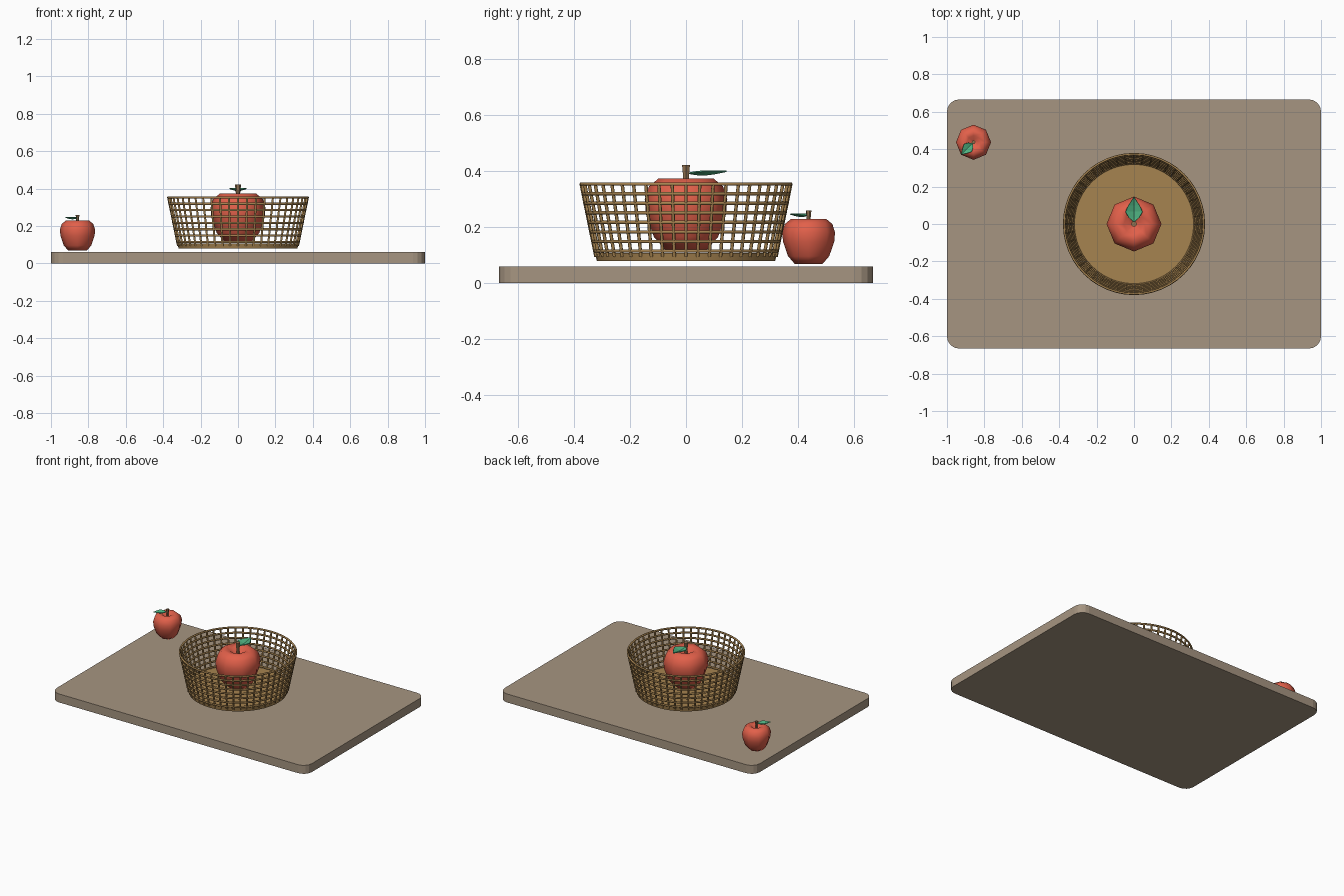
import bpy, bmesh, math
from mathutils import Matrix, Vector

if "Cube" in bpy.data.objects:
    bpy.data.objects.remove(bpy.data.objects["Cube"])


def material(name, r, g, b):
    lin = [(c / 255 / 12.92) if c / 255 < 0.04 else ((c / 255 + 0.055) / 1.055) ** 2.4 for c in (r, g, b)]
    m = bpy.data.materials.new(name)
    m.diffuse_color = (*lin, 1)
    m.use_nodes = True
    m.node_tree.nodes["Principled BSDF"].inputs["Base Color"].default_value = m.diffuse_color
    return m


BOARD = material("grey brown wood", 166, 149, 129)
WICKER = material("wicker tan", 166, 131, 80)
RED = material("apple red", 226, 96, 74)
STEM = material("stem brown", 146, 114, 80)
GREEN = material("leaf green", 78, 176, 128)


def finish(bm, name, mat, smooth=None):
    bmesh.ops.recalc_face_normals(bm, faces=bm.faces)
    me = bpy.data.meshes.new(name)
    bm.to_mesh(me)
    bm.free()
    me.materials.append(mat)
    ob = bpy.data.objects.new(name, me)
    bpy.context.collection.objects.link(ob)
    if smooth:
        bpy.ops.object.select_all(action='DESELECT')
        ob.select_set(True)
        bpy.context.view_layer.objects.active = ob
        bpy.ops.object.shade_smooth_by_angle(angle=math.radians(smooth))
    return ob


def lathe(bm, profile, sides, closed=False):
    """Spin (radius, z) points around z; open profiles get end caps."""
    rings = []
    for r, z in profile:
        rings.append([bm.verts.new((r * math.cos(2 * math.pi * i / sides),
                                    r * math.sin(2 * math.pi * i / sides), z)) for i in range(sides)])
    pairs = list(zip(rings, rings[1:] + rings[:1])) if closed else list(zip(rings, rings[1:]))
    for a, b in pairs:
        for i in range(sides):
            j = (i + 1) % sides
            bm.faces.new((a[i], a[j], b[j], b[i]))
    if not closed:
        bm.faces.new(rings[0][::-1])
        bm.faces.new(rings[-1])


# Board: rectangle with rounded corners
bm = bmesh.new()
bmesh.ops.create_cube(bm, size=1, matrix=Matrix.Translation((0, 0, 0.03)) @ Matrix.Diagonal((2, 1.332, 0.06, 1)))
upright = [e for e in bm.edges if abs(e.verts[0].co.z - e.verts[1].co.z) > 0.01]
bmesh.ops.bevel(bm, geom=upright, offset=0.065, segments=4, profile=0.5, affect='EDGES')
finish(bm, "board", BOARD)

# Basket floor
Z0, Z1, R0, R1 = 0.08, 0.355, 0.318, 0.374


def wall_radius(z):
    return R0 + (R1 - R0) * (z - Z0) / (Z1 - Z0)


bm = bmesh.new()
lathe(bm, [(R0, Z0), (wall_radius(0.108), 0.108)], 48)
finish(bm, "basket_floor", WICKER, 40)

# Basket hoops
bm = bmesh.new()
HOOPS = 8
for k in range(HOOPS):
    z = 0.115 + (0.353 - 0.115) * k / (HOOPS - 1)
    t = 0.0065
    lathe(bm, [(wall_radius(z) + t * math.cos(a * math.pi / 3), z + t * math.sin(a * math.pi / 3))
               for a in range(6)], 48, closed=True)
finish(bm, "basket_hoops", WICKER, 70)

# Basket stakes leaning outward
bm = bmesh.new()
STAKES = 48
for k in range(STAKES):
    a = 2 * math.pi * k / STAKES
    out = Vector((math.cos(a), math.sin(a), 0))
    lo = out * wall_radius(0.095) + Vector((0, 0, 0.095))
    hi = out * wall_radius(Z1) + Vector((0, 0, Z1))
    rot = Vector((0, 0, 1)).rotation_difference(hi - lo).to_matrix().to_4x4()
    bmesh.ops.create_cone(bm, cap_ends=True, segments=6, radius1=0.006, radius2=0.006,
                          depth=(hi - lo).length, matrix=Matrix.Translation((lo + hi) / 2) @ rot)
finish(bm, "basket_stakes", WICKER, 70)


def apple(name, x, y, z, size, turn):
    """Apple of unit radius scaled by size, with its leaf pointing along +y before turning."""
    place = Matrix.LocRotScale(Vector((x, y, z)), Matrix.Rotation(turn, 3, 'Z').to_quaternion(), Vector((size,) * 3))

    # Body with dimples at both ends
    bm = bmesh.new()
    lathe(bm, [(0.2, 0.12), (0.52, 0.0), (0.78, 0.3), (0.97, 0.85), (1.0, 1.2),
               (0.9, 1.52), (0.66, 1.72), (0.38, 1.68), (0.14, 1.45)], 8)
    finish(bm, name + "_body", RED, 80).matrix_world = place

    # Stem flaring to the top
    bm = bmesh.new()
    lathe(bm, [(0.07, 1.42), (0.075, 1.7), (0.11, 2.04)], 6)
    finish(bm, name + "_stem", STEM, 40).matrix_world = place

    # Thin leaf folded along its middle
    bm = bmesh.new()
    rows = [(0.08, 0.02, 1.85, 1.84), (0.24, 0.2, 1.88, 1.81), (0.45, 0.31, 1.9, 1.8),
            (0.68, 0.2, 1.9, 1.83), (0.98, 0.01, 1.9, 1.89)]
    strips = [[bm.verts.new((s * w, d, zm if s == 0 else ze)) for s in (-1, 0, 1)] for d, w, ze, zm in rows]
    for a, b in zip(strips, strips[1:]):
        for i in (0, 1):
            bm.faces.new((a[i], a[i + 1], b[i + 1], b[i]))
    leaf = finish(bm, name + "_leaf", GREEN)
    leaf.matrix_world = place
    solid = leaf.modifiers.new("thickness", 'SOLIDIFY')
    solid.thickness = 0.03
    solid.offset = 0


apple("basket_apple", 0, 0, 0.121, 0.147, 0)
apple("board_apple", -0.858, 0.437, 0.068, 0.094, math.radians(135))
